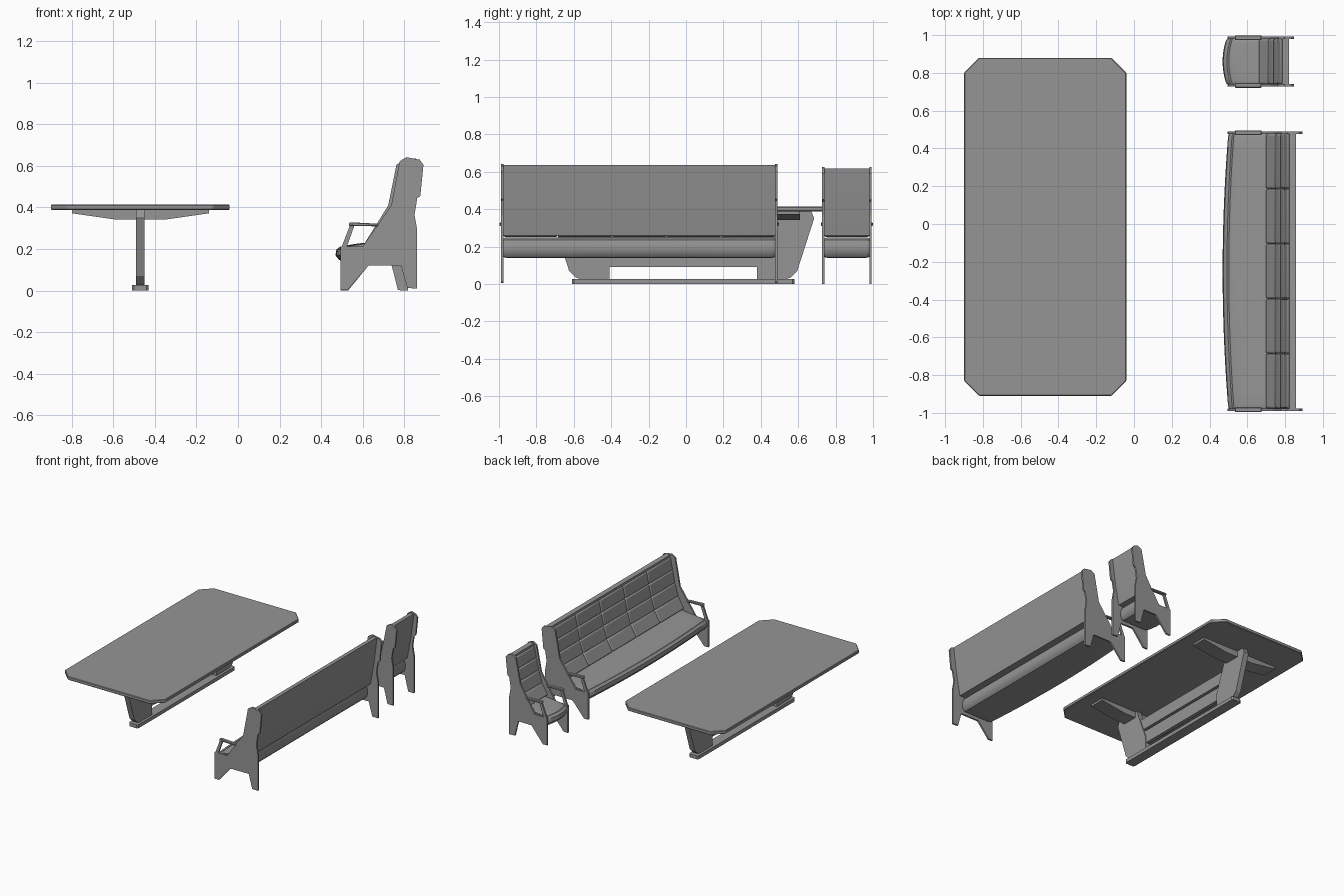
import bpy, bmesh, math

if "Cube" in bpy.data.objects:
    bpy.data.objects.remove(bpy.data.objects["Cube"])

grey = bpy.data.materials.new("mid grey")
grey.diffuse_color = (0.3, 0.3, 0.3, 1)
grey.use_nodes = True
grey.node_tree.nodes["Principled BSDF"].inputs["Base Color"].default_value = grey.diffuse_color


def finish(name, bm, bevel=0.0, segments=2, smooth=False):
    bmesh.ops.recalc_face_normals(bm, faces=bm.faces)
    mesh = bpy.data.meshes.new(name)
    bm.to_mesh(mesh)
    bm.free()
    mesh.materials.append(grey)
    ob = bpy.data.objects.new(name, mesh)
    bpy.context.collection.objects.link(ob)
    if bevel:
        m = ob.modifiers.new("bevel", 'BEVEL')
        m.width, m.segments, m.limit_method = bevel, segments, 'ANGLE'
    if smooth:
        bpy.ops.object.select_all(action='DESELECT')
        ob.select_set(True)
        bpy.context.view_layer.objects.active = ob
        bpy.ops.object.shade_smooth_by_angle(angle=math.radians(40))
    return ob


def place(axis, p, t):
    return {'x': (t, p[0], p[1]), 'y': (p[0], t, p[1]), 'z': (p[0], p[1], t)}[axis]


def prism(name, pts, axis, a, b, **kw):
    """Extrude a flat profile along one axis from a to b."""
    bm = bmesh.new()
    lo = [bm.verts.new(place(axis, p, a)) for p in pts]
    hi = [bm.verts.new(place(axis, p, b)) for p in pts]
    bm.faces.new(lo)
    bm.faces.new(hi)
    for i in range(len(pts)):
        j = (i + 1) % len(pts)
        bm.faces.new((lo[i], lo[j], hi[j], hi[i]))
    return finish(name, bm, **kw)


def rect(x0, x1, y0, y1):
    return [(x0, y0), (x1, y0), (x1, y1), (x0, y1)]


# ---------- table ----------
CX, CY = -0.47, -0.015
hx, hy, c = 0.43, 0.895, 0.08
corners = [(hx, hy - c), (hx - c, hy), (c - hx, hy), (-hx, hy - c),
           (-hx, c - hy), (c - hx, -hy), (hx - c, -hy), (hx, c - hy)]
prism("table_top", [(CX + x, CY + y) for x, y in corners], 'z', 0.388, 0.414,
      bevel=0.004, segments=1)
prism("table_foot", [(CX + x, CY + y) for x, y in
                     [(-.04, -.585), (-.03, -.595), (.03, -.595), (.04, -.585),
                      (.04, .585), (.03, .595), (-.03, .595), (-.04, .585)]],
      'z', 0, 0.027)
leg = [(.395, .026), (.55, .026), (.575, .035), (.61, .07), (.70, .35),
       (.685, .389), (.49, .389), (.395, .14)]
cleat = [(-.33, .389), (-.33, .372), (-.12, .342), (.12, .342), (.33, .372), (.33, .389)]
for s, side in ((1, "rear"), (-1, "front")):
    prism("table_leg_" + side, [(CY + s * y, z) for y, z in leg], 'x', CX - .021, CX + .021)
    prism("table_cleat_" + side, [(CX + x, z) for x, z in cleat], 'y',
          CY + s * .505, CY + s * .625)
for i, (z0, z1) in enumerate(((.09, .19), (.21, .30))):
    prism(f"table_stretcher_{i}", rect(CY - .46, CY + .46, z0, z1), 'x', CX - .014, CX + .014)


# ---------- seating ----------
SIDE = [(.494, .006), (.53, .006), (.628, .12), (.785, .12), (.815, .012), (.863, .01),
        (.863, .29), (.85, .365), (.863, .445), (.878, .455), (.893, .605), (.875, .63),
        (.81, .642), (.778, .622), (.738, .41), (.60, .212), (.494, .212)]
SEAT = [(.515, .14), (.487, .147), (.469, .17), (.474, .198), (.492, .212), (.502, .208),
        (.515, .217), (.58, .227), (.68, .236), (.745, .248), (.772, .236), (.782, .20),
        (.776, .16), (.757, .142)]
FRONT = [(.695, .25), (.745, .335), (.773, .43), (.793, .525), (.812, .618)]


def seat_cushion(name, y0, y1, bulge, shift):
    """Rounded section lofted along y, bowed forward in the middle."""
    bm = bmesh.new()
    n, r = 20, 0.014
    stations = [(y0, .90), (y0 + r * .35, .96)]
    stations += [(y0 + r + (y1 - y0 - 2 * r) * i / n, 1) for i in range(n + 1)]
    stations += [(y1 - r * .35, .96), (y1, .90)]
    rings = []
    for y, k in stations:
        t = 2 * (y - y0) / (y1 - y0) - 1
        ring = []
        for x, z in SEAT:
            x += bulge * t * t * (.78 - x) / .31
            if x > .7:
                x += shift
            ring.append(bm.verts.new((.62 + (x - .62) * (1 - (1 - k) * .3), y,
                                      .19 + (z - .19) * k)))
        rings.append(ring)
    for a, b in zip(rings, rings[1:]):
        for i in range(len(SEAT)):
            j = (i + 1) % len(SEAT)
            bm.faces.new((a[i], a[j], b[j], b[i]))
    bm.faces.new(rings[0])
    bm.faces.new(rings[-1])
    finish(name, bm, smooth=True)


def seating(kind, y0, y1, columns, chair, arm_end):
    def fit(p):
        # the chair is shallower at the back and a little lower
        x, z = p
        if chair:
            if x > .82 or (z < .2 and x > .7):
                x -= .045
            elif x > .7:
                x -= .015
            z = z - .01 if z < .02 else (.4 + (z - .4) * .93 if z > .4 else z)
        return x, max(z, 0)

    dx, kz = (-.037, .95) if chair else (0, 1)

    def back(p):
        return p[0] + dx, .25 + (p[1] - .25) * kz

    th = .013
    for s, tag, y in ((1, "front", y0), (-1, "rear", y1)):
        inner = y + s * th
        prism(f"{kind}_side_{tag}", [fit(p) for p in SIDE], 'y', min(y, inner), max(y, inner))
        # armrest and its slanted post
        lo, hi = sorted((y - s * .006, y + s * .02))
        prism(f"{kind}_arm_{tag}", [(.535, .312), (arm_end, .309), (arm_end, .322),
                                    (.54, .329), (.535, .325)], 'y', lo, hi,
              bevel=.003, segments=1)
        prism(f"{kind}_arm_post_{tag}", [(.497, .205), (.522, .205), (.56, .312), (.538, .312)],
              'y', min(y, inner), max(y, inner))

    a, b = y0 + th, y1 - th
    seat_cushion(f"{kind}_seat", a, b, .03 if not chair else .02, -.03 if chair else 0)

    # smooth back board
    board = [(.72, .258), (.765, .335), (.793, .43), (.808, .525), (.822, .632),
             (.857, .636), (.83, .43), (.80, .26)]
    prism(f"{kind}_back_board", [back(p) for p in board], 'y', a, b, smooth=True)

    # padded back: rows and columns of soft panels
    w = (b - a) / columns
    for r in range(len(FRONT) - 1):
        (x0, z0), (x1, z1) = back(FRONT[r]), back(FRONT[r + 1])
        pad = [(x0, z0 + .001), (x1, z1 - .001), (x1 + .03, z1 - .001), (x0 + .035, z0 + .001)]
        for col in range(columns):
            prism(f"{kind}_back_pad_{r}_{col}", pad, 'y', a + w * col + .001,
                  a + w * (col + 1) - .001, bevel=.009, segments=3, smooth=True)


seating("bench", -0.99, 0.49, 5, False, 0.675)
seating("chair", 0.727, 0.993, 1, True, 0.675)
